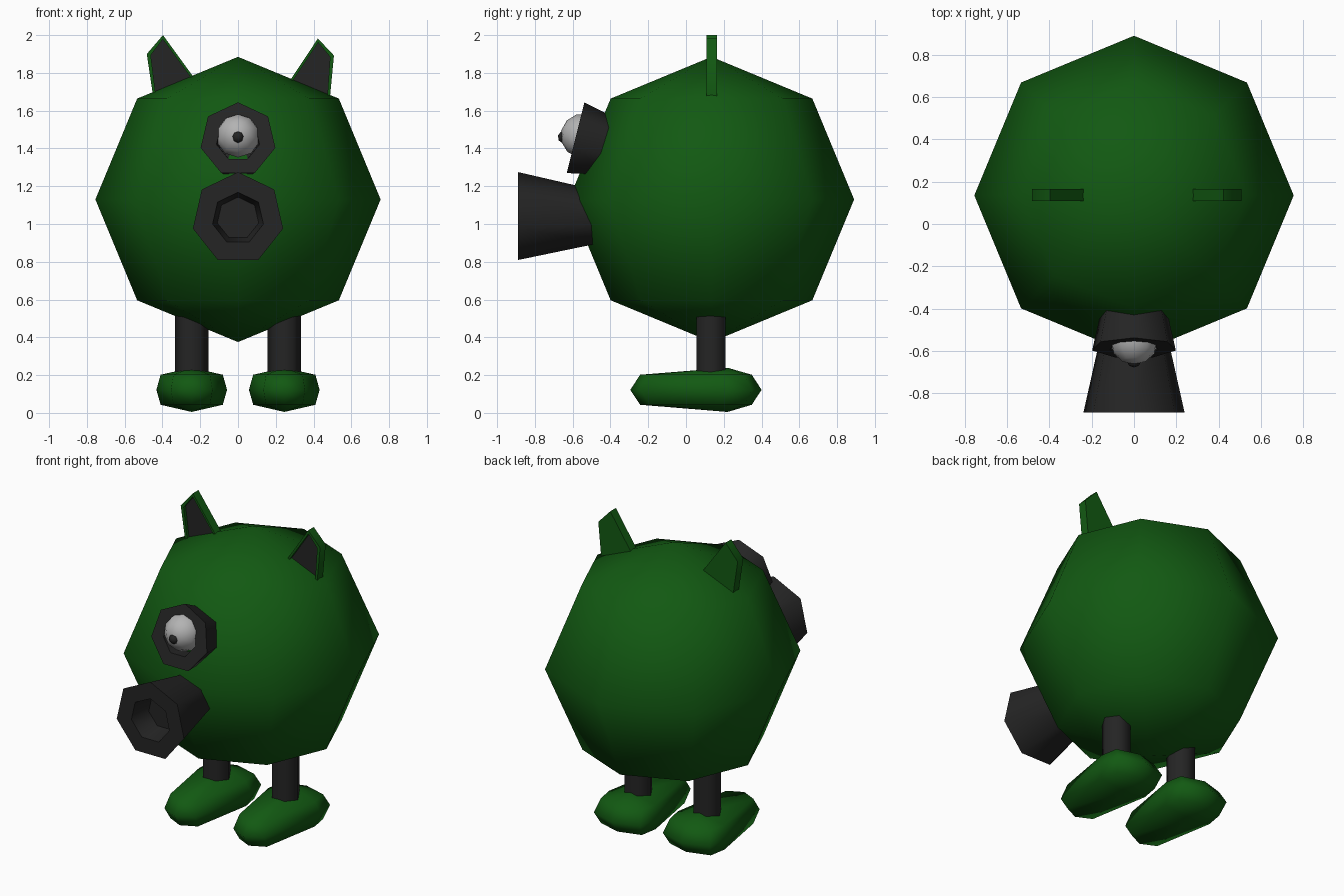
import bpy, bmesh, math
from mathutils import Matrix, Vector

cube = bpy.data.objects.get("Cube")
if cube:
    bpy.data.objects.remove(cube, do_unlink=True)


def material(name, rgb):
    mat = bpy.data.materials.new(name)
    mat.use_nodes = True
    color = (*rgb, 1)
    mat.diffuse_color = color
    mat.node_tree.nodes["Principled BSDF"].inputs["Base Color"].default_value = color
    return mat


GREEN = material("dark green", (0.006, 0.1, 0.006))
DARK = material("charcoal", (0.018, 0.018, 0.018))
WHITE = material("eye white", (0.45, 0.45, 0.45))


def finish(name, bm, *mats, matrix=None):
    """Turn a bmesh into a shaded, coloured object."""
    if matrix:
        bm.transform(matrix)
    bmesh.ops.recalc_face_normals(bm, faces=bm.faces)
    mesh = bpy.data.meshes.new(name)
    bm.to_mesh(mesh)
    bm.free()
    for mat in mats:
        mesh.materials.append(mat)
    obj = bpy.data.objects.new(name, mesh)
    bpy.context.collection.objects.link(obj)
    bpy.ops.object.select_all(action="DESELECT")
    obj.select_set(True)
    bpy.context.view_layer.objects.active = obj
    bpy.ops.object.shade_smooth_by_angle(angle=math.radians(65))
    return obj


def loft(rings):
    """Skin closed rings of points and cap both ends."""
    bm = bmesh.new()
    loops = [[bm.verts.new(p) for p in ring] for ring in rings]
    for a, b in zip(loops, loops[1:]):
        n = len(a)
        for i in range(n):
            j = (i + 1) % n
            bm.faces.new((a[i], a[j], b[j], b[i]))
    bm.faces.new(loops[0])
    bm.faces.new(loops[-1])
    return bm


def polygon(sides, radius, z, start=math.pi / 2):
    step = math.tau / sides
    return [(radius * math.cos(start + i * step), radius * math.sin(start + i * step), z)
            for i in range(sides)]


def sphere(name, segments, rings, radius, mat, matrix):
    bm = bmesh.new()
    bmesh.ops.create_uvsphere(bm, u_segments=segments, v_segments=rings, radius=radius)
    return finish(name, bm, mat, matrix=matrix)


def nozzle(name, radius, length, hole, depth, matrix):
    """Seven-sided flared tube with a blind hole, opening along local z."""
    taper = 0.23
    profile = [(radius - taper * length, -length), (radius, 0), (hole, 0),
               (hole - taper * depth * 0.8, -depth)]
    return finish(name, loft([polygon(7, r, z) for r, z in profile]), DARK, matrix=matrix)


# Body
sphere("body", 8, 4, 0.755, GREEN, Matrix.Translation((0, 0.135, 1.13)))

# Snout and eye socket
facing_front = Matrix.Rotation(math.radians(90), 4, "X")
facing_up = Matrix.Rotation(math.radians(76), 4, "X")
nozzle("snout", 0.245, 0.45, 0.138, 0.14,
       Matrix.Translation((0, -0.89, 1.03)) @ facing_front)
nozzle("eye_socket", 0.203, 0.24, 0.117, 0.1,
       Matrix.Translation((0, -0.587, 1.447)) @ facing_up)

# Eye
sphere("eyeball", 10, 6, 0.118, WHITE, Matrix.Translation((0, -0.546, 1.467)) @ facing_up)
sphere("pupil", 8, 4, 0.034, DARK, Matrix.Translation((0, -0.645, 1.46)) @ facing_up)

# Legs and feet
FOOT_HALF = [(0, 0.4), (0.165, 0.35), (0.187, 0.22), (0.11, -0.24), (0, -0.295)]
FOOT_OUTLINE = FOOT_HALF + [(-x, y) for x, y in FOOT_HALF[-2:0:-1]]


def foot(name, x):
    def ring(z, sx, sy):
        return [(px * sx, 0.055 + (py - 0.055) * sy, z) for px, py in FOOT_OUTLINE]
    bm = loft([ring(0.043, 0.88, 0.85), ring(0.122, 1, 1), ring(0.202, 0.88, 0.85)])
    # Domed sole and top, peaking above the heel
    for face, z in ((bm.faces[:][-2], 0.005), (bm.faces[:][-1], 0.239)):
        peak = bmesh.ops.poke(bm, faces=[face])["verts"][0]
        peak.co = Vector((0, 0.22, z))
    return finish(name, bm, GREEN, matrix=Matrix.Translation((x, 0, 0)))


for side, sign in (("left", 1), ("right", -1)):
    x = sign * 0.245
    foot(side + "_foot", x)
    leg = loft([polygon(6, 0.088, z, 0) for z in (0.15, 0.62)])
    finish(side + "_leg", leg, DARK, matrix=Matrix.Translation((x, 0.133, 0)))


# Ears: green plates with a sunken dark front
def ear(name, outline):
    bm = loft([[(x, y, z) for x, z in outline] for y in (0.165, 0.108)])
    bmesh.ops.recalc_face_normals(bm, faces=bm.faces)
    front = min(bm.faces, key=lambda f: f.calc_center_median().y)
    bmesh.ops.inset_region(bm, faces=[front], thickness=0.022)
    bottom = bmesh.ops.extrude_discrete_faces(bm, faces=[front])["faces"][0]
    bmesh.ops.translate(bm, verts=bottom.verts, vec=(0, 0.02, 0))
    bottom.material_index = 1
    return finish(name, bm, GREEN, DARK)


ear("right_ear", [(-0.397, 2.0), (-0.483, 1.9), (-0.444, 1.64), (-0.19, 1.715)])
ear("left_ear", [(0.423, 1.982), (0.508, 1.892), (0.484, 1.64), (0.24, 1.707)])
